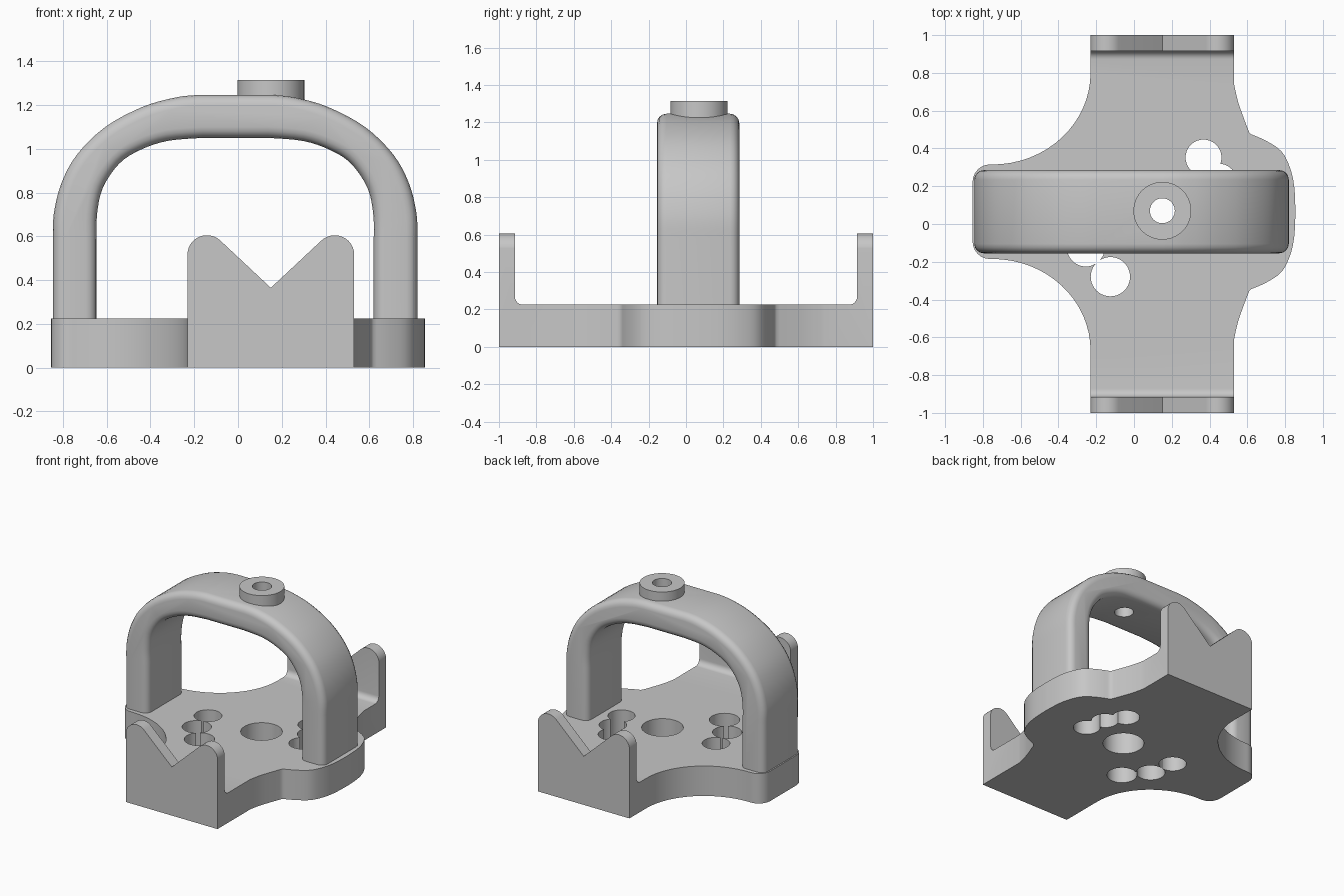
import bpy, bmesh, math
from mathutils import Vector

cube = bpy.data.objects.get("Cube")
if cube:
    bpy.data.objects.remove(cube, do_unlink=True)

grey = bpy.data.materials.new("plain_grey")
grey.use_nodes = True
GREY = (0.57, 0.57, 0.57, 1)
grey.diffuse_color = GREY
grey.node_tree.nodes["Principled BSDF"].inputs["Base Color"].default_value = GREY

CX, CY = 0.15, 0.065      # centre of the boss and middle line of the arch
DECK = 0.225              # top of the base plate


def arc(cx, cy, rx, ry, start, end, n=10):
    angles = [math.radians(start + (end - start) * i / n) for i in range(n + 1)]
    return [(cx + rx * math.cos(a), cy + ry * math.sin(a)) for a in angles]


def spline(points, n=5):
    """Smooth open curve through the points."""
    p = [Vector(q) for q in [points[0]] + points + [points[-1]]]
    out = []
    for a, b, c, d in zip(p, p[1:], p[2:], p[3:]):
        for i in range(n):
            t = i / n
            v = (2 * b + (c - a) * t + (2 * a - 5 * b + 4 * c - d) * t * t
                 + (3 * b - a - 3 * c + d) * t ** 3) / 2
            out.append(tuple(v))
    return out + [points[-1]]


def prism(name, points, axis, lo, hi):
    """Extrude a closed 2D profile along the named axis."""
    place = {"x": lambda u, v, w: (w, u, v),
             "y": lambda u, v, w: (u, w, v),
             "z": lambda u, v, w: (u, v, w)}[axis]
    bm = bmesh.new()
    rings = [[bm.verts.new(place(u, v, w)) for u, v in points] for w in (lo, hi)]
    for ring in rings:
        bm.faces.new(ring)
    n = len(points)
    for i in range(n):
        j = (i + 1) % n
        bm.faces.new((rings[0][i], rings[0][j], rings[1][j], rings[1][i]))
    bmesh.ops.recalc_face_normals(bm, faces=bm.faces)
    mesh = bpy.data.meshes.new(name)
    bm.to_mesh(mesh)
    bm.free()
    mesh.materials.append(grey)
    obj = bpy.data.objects.new(name, mesh)
    bpy.context.collection.objects.link(obj)
    return obj


def cylinder(name, x, y, r, lo, hi):
    return prism(name, arc(x, y, r, r, 0, 360, 40)[:-1], "z", lo, hi)


def cut(obj, tool, operation="DIFFERENCE"):
    mod = obj.modifiers.new(operation.lower(), "BOOLEAN")
    mod.operation = operation
    mod.solver = "EXACT"
    mod.object = tool
    tool.hide_render = True


def finish(obj):
    """Bake the modifiers, drop the cutters and shade."""
    bpy.context.view_layer.update()
    graph = bpy.context.evaluated_depsgraph_get()
    mesh = bpy.data.meshes.new_from_object(obj.evaluated_get(graph))
    tools = [m.object for m in obj.modifiers if m.type == "BOOLEAN"]
    obj.modifiers.clear()
    obj.data = mesh
    for tool in tools:
        bpy.data.objects.remove(tool, do_unlink=True)
    bpy.ops.object.select_all(action="DESELECT")
    obj.select_set(True)
    bpy.context.view_layer.objects.active = obj
    bpy.ops.object.shade_smooth_by_angle(angle=math.radians(32))


def mirror_y(points):
    """Mirrored copy about the arch line, in reverse order."""
    return [(x, 2 * CY - y) for x, y in reversed(points)]


def flip_x(points, middle):
    """Mirrored copy about an upright line, in reverse order."""
    return [(2 * middle - x, z) for x, z in reversed(points)]


# Base plate: plan outline with flared sides, counter-clockwise
left = (arc(-0.75, 0.8, 0.52, 0.485, 0, -90, 16)
        + arc(-0.765, 0.22, 0.09, 0.095, 90, 180, 6))
right = spline([(0.855, CY), (0.848, 0.2), (0.825, 0.3), (0.78, 0.385),
                (0.7, 0.44), (0.62, 0.475)], 4)
right += spline([(0.61, 0.485), (0.585, 0.55), (0.55, 0.65), (0.53, 0.74)], 3)
outline = ([(0.53, 1), (-0.23, 1)] + left + mirror_y(left)
           + [(-0.23, -1), (0.53, -1)] + mirror_y(right[1:]) + right)
base = prism("base_with_cradles", outline, "z", 0, 0.65)

# Cradle walls: U-shaped side profile with filleted inner corners
fillet = arc(-0.872, DECK + 0.043, 0.043, 0.043, 180, 270, 6)
side = [(-1.1, -0.1), (-1.1, 0.8), (-0.915, 0.8)] + fillet
cut(base, prism("side_profile", side + flip_x(side, 0), "x", -1.2, 1.2), "INTERSECT")

# Cradle walls: notched front profile with rounded horns
horn = arc(-0.142, 0.517, 0.089, 0.088, 180, 46, 12)
front = [(-1.2, -0.2), (-1.2, 0.4), (-0.231, 0.4)] + horn
cut(base, prism("front_profile", front + [(CX, 0.365)] + flip_x(front, CX),
                "y", -1.3, 1.3), "INTERSECT")

# Base plate: centre hole and two curved rows of overlapping holes
holes = [(CX, CY, 0.142),
         (0.368, 0.352, 0.095), (0.45, 0.225, 0.094), (0.487, 0.07, 0.093),
         (-0.125, -0.279, 0.104), (-0.255, -0.125, 0.1), (-0.295, 0.065, 0.095)]
for x, y, r in holes:
    cut(base, cylinder("hole_cutter", x, y, r, -0.3, 0.45))
finish(base)

# Handle arch: flattened band with rounded edges
MID = -0.013
outer = [(0.832, DECK - 0.01)] + spline(
    [(0.832, 0.58), (0.829, 0.7), (0.795, 0.84), (0.723, 0.973), (0.593, 1.1),
     (0.422, 1.192), (0.27, 1.235), (0.17, 1.246)], 4)
inner = [(0.633, DECK - 0.01)] + spline(
    [(0.633, 0.58), (0.631, 0.7), (0.605, 0.82), (0.53, 0.932), (0.433, 0.995),
     (0.31, 1.036), (0.15, 1.05)], 4)
outer = [(MID + x, z) for x, z in outer]
inner = [(MID + x, z) for x, z in inner]
band = outer + flip_x(outer, MID) + flip_x(inner, MID)[::-1] + inner[::-1]
arch = prism("handle_arch", band, "y", CY - 0.22, CY + 0.22)
bevel = arch.modifiers.new("rounded_edges", "BEVEL")
bevel.width = 0.05
bevel.segments = 4
bevel.limit_method = "WEIGHT"
weights = arch.data.attributes.new("bevel_weight_edge", "FLOAT", "EDGE")
for edge in arch.data.edges:
    a, b = (arch.data.vertices[i].co for i in edge.vertices)
    on_rim = abs(a.y - b.y) < 0.01
    on_foot = max(a.z, b.z) < DECK
    weights.data[edge.index].value = 1.0 if on_rim and not on_foot else 0.0
cut(arch, cylinder("bore_cutter", CX, CY + 0.005, 0.066, 0.9, 1.5))
finish(arch)

# Boss on top of the arch
boss = cylinder("top_boss", CX, CY + 0.005, 0.153, 1.19, 1.315)
cut(boss, cylinder("bore_cutter", CX, CY + 0.005, 0.066, 0.9, 1.5))
finish(boss)
